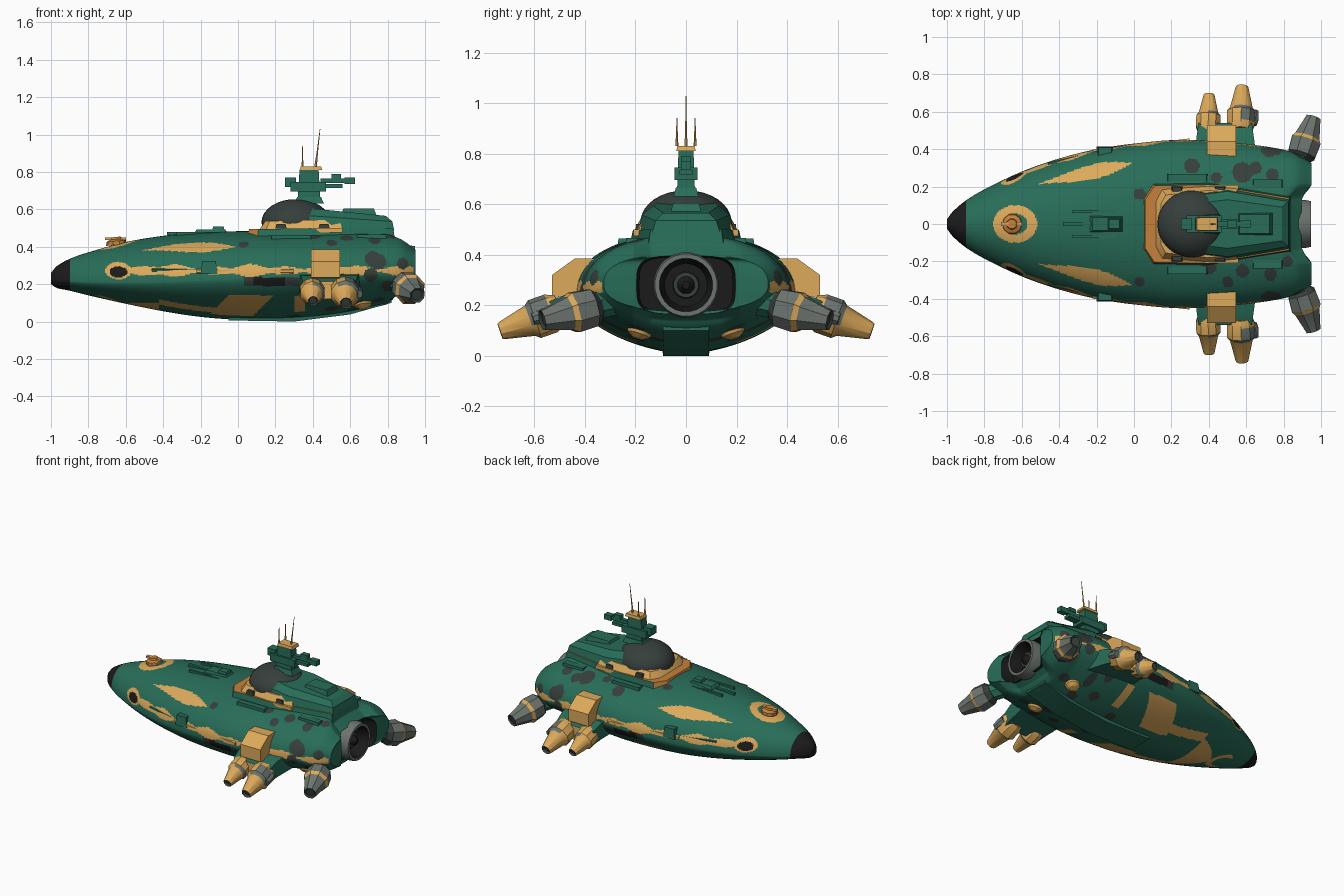
import bpy, bmesh, math
from mathutils import Vector

if "Cube" in bpy.data.objects:
    bpy.data.objects.remove(bpy.data.objects["Cube"])

COL = {"green": (.021, .152, .098), "orange": (.72, .40, .105), "rust": (.55, .22, .045),
       "dark_grey": (.037, .05, .046), "black": (.011, .011, .012), "grey": (.15, .175, .155)}
MATS, IDX = [], {}
for i, (n, c) in enumerate(COL.items()):
    m = bpy.data.materials.new(n)
    m.diffuse_color = (*c, 1)
    m.use_nodes = True
    m.node_tree.nodes["Principled BSDF"].inputs["Base Color"].default_value = m.diffuse_color
    MATS.append(m)
    IDX[n] = i


def finish(name, bm, angle=30):
    bmesh.ops.recalc_face_normals(bm, faces=bm.faces)
    for f in bm.faces:
        f.smooth = True
    me = bpy.data.meshes.new(name)
    bm.to_mesh(me)
    bm.free()
    for m in MATS:
        me.materials.append(m)
    me.set_sharp_from_angle(angle=math.radians(angle))
    ob = bpy.data.objects.new(name, me)
    bpy.context.collection.objects.link(ob)
    return ob


def skin(name, rings, mats, angle=30):
    """Join rings of equal size and cap both ends; mats is a name, a name per band, or a rule on face centre."""
    bm = bmesh.new()
    vs = [[bm.verts.new(p) for p in r] for r in rings]
    n = len(rings[0])
    faces = [(0, bm.faces.new(vs[0])), (len(vs) - 2, bm.faces.new(vs[-1]))]
    for k in range(len(vs) - 1):
        for j in range(n):
            faces.append((k, bm.faces.new((vs[k][j], vs[k][(j + 1) % n], vs[k + 1][(j + 1) % n], vs[k + 1][j]))))
    for k, f in faces:
        mat = mats(k, f.calc_center_median()) if callable(mats) else mats if isinstance(mats, str) else mats[k]
        f.material_index = IDX[mat]
    return finish(name, bm, angle)


def lathe(name, p, d, prof, mats, sides=8):
    q = Vector(d).to_track_quat('Z', 'Y')
    rings = [[Vector(p) + q @ Vector((r * math.cos(a), r * math.sin(a), t)) for a in
              [2 * math.pi * (i + .5) / sides for i in range(sides)]] for t, r in prof]
    return skin(name, rings, mats)


def box(name, x, y, z, mat, taper=1.0):
    cx, cy = sum(x) / 2, sum(y) / 2
    rings = []
    for zz, s in ((z[0], 1), (z[1], taper)):
        rings.append([(cx + (a - cx) * s, cy + (b - cy) * s, zz) for a, b in
                      ((x[0], y[0]), (x[1], y[0]), (x[1], y[1]), (x[0], y[1]))])
    return skin(name, rings, mat)


def outline(half, zs):
    """Mirror half an outline of (x, y) about y = 0; zs gives front and rear height."""
    x0, x1 = half[0][0], half[-1][0]
    pts = half + [(x, -y) for x, y in reversed(half)]
    return [(x, y, zs[0] + (zs[1] - zs[0]) * (x - x0) / (x1 - x0)) for x, y in pts]


# ---- hull stations: x, half width, top, bottom, waterline
ST = [(-1, .025, .26, .20, .225), (-.97, .065, .295, .18, .22), (-.9, .125, .335, .165, .215), (-.8, .185, .37, .14, .21),
      (-.6, .28, .425, .095, .208), (-.4, .35, .458, .055, .212), (-.2, .40, .475, .025, .22), (0, .43, .483, .01, .228),
      (.25, .45, .485, .01, .237), (.5, .435, .485, .03, .245), (.7, .415, .482, .068, .255), (.86, .38, .465, .115, .265),
      (.95, .325, .40, .175, .28)]


def station(x):
    k = next(i for i in range(len(ST) - 1) if x <= ST[i + 1][0] + 1e-6)
    a, b = ST[k], ST[k + 1]
    p, q = ST[max(k - 1, 0)], ST[min(k + 2, len(ST) - 1)]
    h = b[0] - a[0]
    t = (x - a[0]) / h
    out = []
    for i in range(1, 5):
        m0 = (b[i] - p[i]) / (b[0] - p[0]) * h
        m1 = (q[i] - a[i]) / (q[0] - a[0]) * h
        out.append((2*t**3 - 3*t*t + 1) * a[i] + (t**3 - 2*t*t + t) * m0 + (3*t*t - 2*t**3) * b[i] + (t**3 - t*t) * m1)
    return out


def section(x, w, zt, zb, zc, n_up=2.0, n_lo=1.65, count=232):
    if n_up < 3:                                        # fuller amidships, squarer towards the stern
        n_up += .15 * max(0, min(1, (x + .2) / .4))
        n_up, n_lo = n_up + max(0, x - .75) * 2.5, n_lo + max(0, x - .75) * 3
    ring = []
    for i in range(count):
        a = 2 * math.pi * i / count
        c, s = math.cos(a), math.sin(a)
        e = 2 / (n_up if s > 0 else n_lo)
        y = w * math.copysign(abs(c) ** e, c)
        z = zc + (zt - zc if s > 0 else zc - zb) * math.copysign(abs(s) ** e, s)
        notch = max(0, min(1, (.21 - abs(y)) / .07)) * max(0, min(1, (x - .8) / .1))
        ring.append((x - .06 * notch, y, z))
    return ring


TOP_SPOTS = [(.31, .31, .042), (.58, .275, .055), (.74, .265, .034), (.44, .25, .03), (.65, .3, .033), (.03, .16, .032),
             (.4, -.23, .04), (.58, -.25, .036), (.73, -.27, .034), (.03, -.31, .027), (.5, -.31, .03), (.82, -.2, .03)]
SIDE_SPOTS = [(.72, .335, .042), (.75, .32, .042), (.71, .25, .036), (.88, .31, .03), (.5, .15, .03), (.6, .12, .03),
              (.8, .19, .03)]


def paint(k, c):
    x, y, z = c.x, abs(c.y), c.z
    if x < -.9 or k >= NB + 1:
        return "black"
    if k >= NB:
        return "green"
    if z > .27:
        d = math.hypot((x + .635) / .118, y / .1)      # nose ring
        if .55 < d < 1:
            return "orange"
        t = (x + .53) / .52                             # long streaks
        if 0 < t < 1 and abs(y - .21 - .115 * t) < .04 * math.sin(math.pi * t ** 1.4):
            return "orange"
        if any(math.hypot(x - a, c.y - b) < r for a, b, r in TOP_SPOTS):
            return "dark_grey"
    if math.hypot((x + .64) / .048, (z - .265) / .03) < 1:   # side port and its surround
        return "black"
    if math.hypot((x + .64) / .07, (z - .272) / .046) < 1:
        return "orange"
    if y > .2 and any(math.hypot(x - a, z - b) < r for a, b, r in SIDE_SPOTS):
        return "dark_grey"
    if .03 < x < .33 and .19 < z < .237:
        return "black" if .08 < x < .25 else "dark_grey"
    if -.66 < x < .94 and abs(z - .272) < .021 + .014 * math.sin(9 * x + 1) * math.sin(23 * x):
        return "orange"                                 # side stripe
    if z < .14:                                         # belly patches
        e = math.hypot((x + .74) / .12, y / .1)
        if e < 1:
            return "orange" if e > .66 else "green"
        if -.62 < x < -.42 and z < .1 or -.42 <= x < -.1 and .17 < y < .24:
            return "orange"
        if -.16 < x - (z - .03) < .08 and y > .14:
            return "orange"
        if .3 < x < .36 and y > .2:
            return "orange"
        if any(math.hypot(x - a, y - b) < .035 for a, b in ((.3, .12), (.5, .2), (.62, .12), (.75, .2))):
            return "dark_grey"
    return "green"


NB = 310
rings = [section(x, *station(x)) for x in [-1 + 1.95 * i / NB for i in range(NB + 1)]]
rings += [section(.955, .195, .395, .165, .28, 4, 4), section(.87, .185, .39, .17, .28, 4, 4)]
skin("hull", rings, paint, 35)

# ---- main engine
lathe("main_nozzle", (.82, 0, .28), (1, 0, 0), [(0, .1), (.05, .13), (.09, .13), (.125, .124), (.125, .106), (.04, .085)],
      ["dark_grey", "grey", "grey", "grey", "black"], 24)
lathe("nozzle_core", (.84, 0, .28), (1, 0, 0), [(0, .055), (.06, .05), (.06, .035), (.09, .015)],
      ["dark_grey", "dark_grey", "black"], 16)

# ---- superstructure
skin("cabin_base", [outline([(.04, .14), (.1, .22), (.4, .225), (.84, .15)], (.43, .43)),
                    outline([(.06, .13), (.11, .205), (.4, .21), (.83, .14)], (.495, .5))],
     lambda k, c: "rust" if c.x < .09 or c.z > .49 else "green")
skin("collar", [outline([(.115, .12), (.15, .185), (.4, .205), (.56, .19)], (.493, .493)),
                outline([(.145, .11), (.17, .155), (.4, .18), (.54, .165)], (.537, .545))], "orange")
skin("rear_deck", [outline([(.3, .17), (.5, .19), (.835, .135)], (.49, .485)),
                   outline([(.32, .15), (.5, .175), (.825, .12)], (.57, .535)),
                   outline([(.34, .11), (.5, .13), (.79, .09)], (.61, .565))], "green")
rings = [[(.31 + .185 * math.cos(t) * math.cos(a), .18 * math.cos(t) * math.sin(a), .53 + .125 * math.sin(t))
          for a in [2 * math.pi * i / 32 for i in range(32)]] for t in [-.3, 0, .2, .4, .6, .8, 1.0, 1.2, 1.4]]
skin("dome", rings, "dark_grey")
box("deck_hatch", (.55, .74), (-.06, .06), (.57, .605), "green", .85)

# ---- mast, gun and antennas
box("mast_foot", (.3, .46), (-.05, .05), (.63, .665), "green", .8)
box("mast_neck", (.32, .44), (-.035, .035), (.66, .812), "green", .85)
box("gun_body", (.28, .47), (-.045, .045), (.695, .745), "green")
box("gun_rear", (.25, .31), (-.03, .03), (.72, .77), "green")
box("gun_shelf", (.44, .56), (-.025, .025), (.715, .735), "green")
box("gun_barrel", (.44, .6), (-.014, .014), (.742, .765), "green")
box("gun_muzzle", (.57, .625), (-.02, .02), (.735, .77), "green")
box("mast_sight", (.5, .55), (-.018, .018), (.765, .79), "green")
box("mast_platform", (.33, .45), (-.038, .038), (.81, .83), "orange", .9)
lathe("tall_antenna", (.415, 0, .83), (.12, 0, 1), [(0, .007), (.07, .004), (.2, .0015)], "orange", 6)

# ---- top deck details
lathe("nose_turret", (-.65, 0, .41), (-.1, 0, 1), [(0, .055), (.02, .052), (.03, .03), (.042, .026)], "rust", 10)
box("nose_gun", (-.71, -.6), (-.012, .012), (.435, .45), "orange")
box("bow_mount", (-.24, -.05), (-.045, .045), (.465, .492), "green", .8)
box("bow_mount_cap", (-.14, -.07), (-.03, .03), (.485, .507), "green", .8)
box("bow_rail", (-.38, -.22), (-.01, .01), (.45, .478), "green")

# ---- paired parts
for s in (1, -1):
    side = "left" if s > 0 else "right"

    def sy(a, b):
        return tuple(sorted((a * s, b * s)))

    lathe("short_antenna_" + side, (.345, .036 * s, .83), (0, 0, 1), [(0, .006), (.04, .004), (.11, .0015)], "orange", 6)
    box("deck_rail_" + side, (-.33, -.1), sy(.06, .075), (.45, .479), "green")
    box("deck_panel_" + side, (.17, .4), sy(.225, .27), (.4, .464), "green", .9)
    box("rear_panel_" + side, (.63, .8), sy(.19, .24), (.4, .466), "green", .9)
    box("cabin_strip_" + side, (.38, .56), sy(.185, .208), (.475, .499), "orange")
    # dark panes on the collar
    for n, x in (("front", .2), ("rear", .43)):
        box(f"{n}_pane_{side}", (x, x + .06), sy(.17, .2), (.497, .522), "dark_grey", .8)
    # side gun and its rail
    box("side_gun_" + side, (-.2, -.11), sy(.36, .415), (.255, .325), "green", .8)
    lathe("side_barrel_" + side, (-.46, .32 * s, .275), (.36, .085 * s, 0), [(0, .008), (.34, .01)], "green", 6)
    lathe("side_rail_" + side, (-.22, .388 * s, .268), (.52, .058 * s, 0), [(0, .013), (.52, .013)], "orange", 6)
    # outrigger: shoulder block, arm and twin thrusters
    prof = [(.36, .385), (.44, .385), (.53, .32), (.53, .235), (.36, .225)]
    skin("shoulder_block_" + side, [[(x, y * s, z) for y, z in prof] for x in (.39, .545)], "orange")
    skin("outrigger_arm_" + side, [[(x, y * s, z) for x, z in ((x0, z0), (x1, z0), (x1, z1), (x0, z1))] for
                                   y, x0, x1, z0, z1 in ((.32, .32, .66, .15, .27), (.47, .335, .64, .135, .245),
                                                         (.54, .345, .63, .12, .215))],
         lambda k, c: "orange" if abs(c.y) > .53 else "green")
    for n, x, y0, ln, r in (("front", .395, .49, .215, .068), ("rear", .57, .5, .25, .079)):
        def thruster_paint(k, c):
            if k > 4:
                return "dark_grey"
            if n == "rear" and k in (1, 2) and c.x > x - .02 and c.z > .12 or n == "front" and k == 2 and c.x > x:
                return "grey"
            return "orange"
        lathe(f"{n}_thruster_{side}", (x, y0 * s, .18), (.03, .94 * s, -.33),
              [(0, r * .8), (ln * .15, r), (ln * .42, r), (ln * .5, r * .8), (ln * .96, r * .46), (ln, r * .4),
               (ln * .93, r * .3)], thruster_paint, 10)
    lathe("thruster_bracket_" + side, (.635, .53 * s, .17), (.1, .94 * s, -.3), [(0, .022), (.03, .03), (.08, .024)], "grey")
    # tail thruster
    lathe("tail_strut_" + side, (.83, .27 * s, .22), (.08, .13 * s, -.03), [(0, .06), (.15, .055)], "green")
    lathe("tail_thruster_" + side, (.887, .342 * s, .197), (.07, .22 * s, -.055),
          [(0, .05), (.03, .08), (.11, .086), (.13, .073), (.225, .047), (.245, .042), (.235, .03)],
          ["dark_grey", "grey", "orange", "grey", "grey", "dark_grey"])
    # belly bulge
    lathe("belly_bulge_" + side, (.66, .17 * s, .14), (.15, .3 * s, -.9), [(0, .06), (.03, .058), (.06, .045), (.075, .02)],
          "orange", 12)

# ---- keel
skin("keel", [[(x, -.1, z0), (x, .1, z0), (x, .09, z1), (x, -.09, z1)] for x, z0, z1 in
              ((-.05, .06, .006), (.3, .06, .0), (.6, .1, .038), (.82, .17, .1))], "green")
